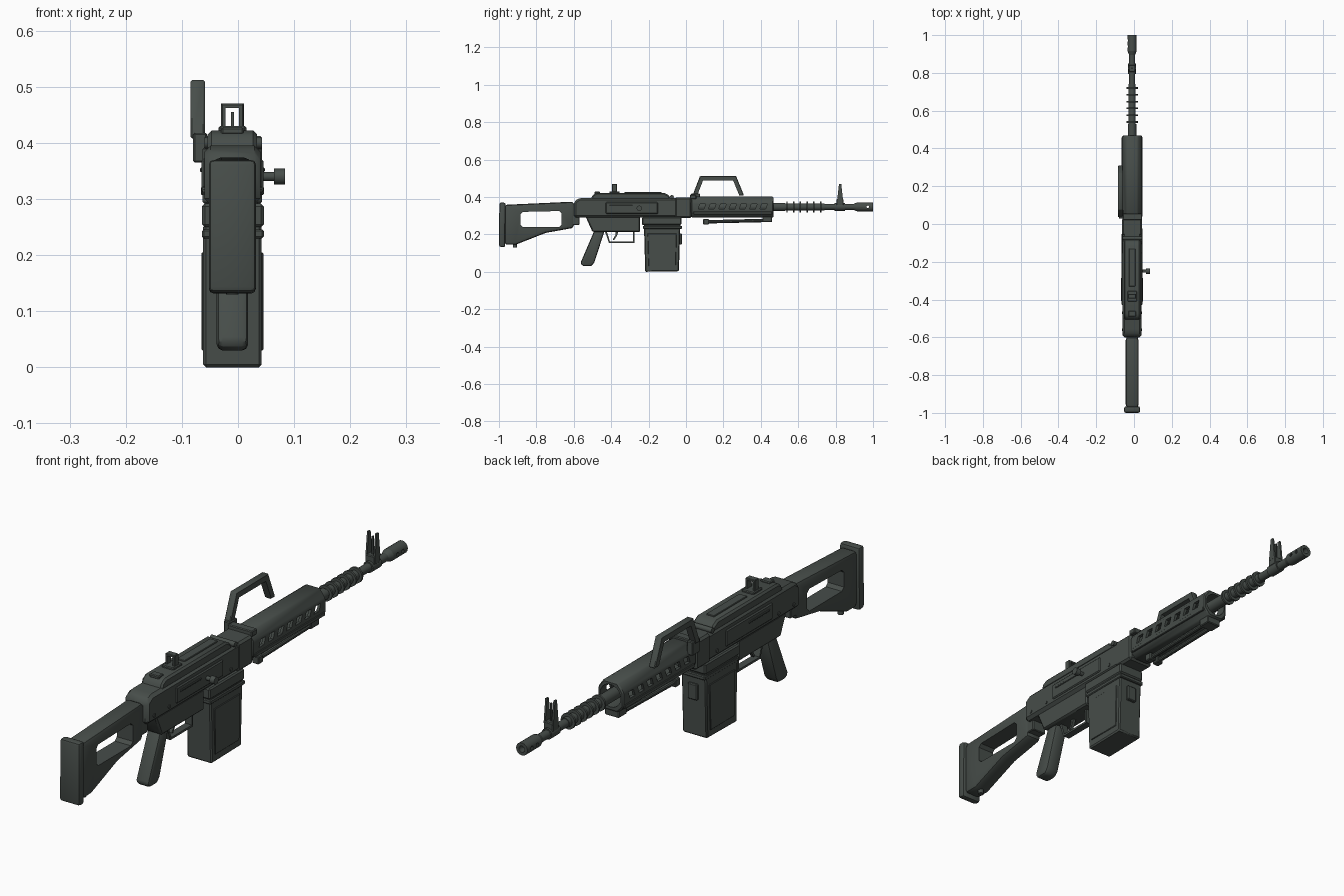
import bpy, bmesh, math
from mathutils import Matrix, Vector

old = bpy.data.objects.get("Cube")
if old:
    bpy.data.objects.remove(old, do_unlink=True)

mat = bpy.data.materials.new("dark grey green metal")
mat.use_nodes = True
color = (0.063, 0.075, 0.068, 1)
mat.diffuse_color = color
mat.node_tree.nodes["Principled BSDF"].inputs["Base Color"].default_value = color

CX = -0.01   # middle plane of the body
BORE = 0.347  # height of the barrel axis
parts = []


def finish(name, bm, bevel=0, segments=1):
    bmesh.ops.recalc_face_normals(bm, faces=bm.faces)
    mesh = bpy.data.meshes.new(name)
    bm.to_mesh(mesh)
    bm.free()
    mesh.materials.append(mat)
    ob = bpy.data.objects.new(name, mesh)
    bpy.context.collection.objects.link(ob)
    if bevel:
        mod = ob.modifiers.new("Bevel", "BEVEL")
        mod.width, mod.segments, mod.limit_method = bevel, segments, "ANGLE"
    parts.append(ob)
    return ob


def extrude(name, points, depth, bevel=0, segments=1):
    bm = bmesh.new()
    face = bm.faces.new([bm.verts.new(p) for p in points])
    res = bmesh.ops.extrude_face_region(bm, geom=[face])
    bmesh.ops.translate(bm, vec=depth, verts=[v for v in res["geom"] if isinstance(v, bmesh.types.BMVert)])
    return finish(name, bm, bevel, segments)


def side(name, points, half, bevel=0, x=CX, segments=1):
    """Side profile of (y, z) points, extruded across x."""
    return extrude(name, [(x - half, y, z) for y, z in points], (2 * half, 0, 0), bevel, segments)


def box(name, x0, x1, y0, y1, z0, z1, bevel=0.003, segments=1):
    return side(name, [(y0, z0), (y1, z0), (y1, z1), (y0, z1)], (x1 - x0) / 2, bevel, (x0 + x1) / 2, segments)


def cyl(name, a, b, r, sides=16, r2=None):
    a, b = Vector(a), Vector(b)
    bm = bmesh.new()
    turn = (b - a).to_track_quat("Z", "Y").to_matrix().to_4x4()
    bmesh.ops.create_cone(bm, cap_ends=True, segments=sides, radius1=r, radius2=r if r2 is None else r2,
                          depth=(b - a).length, matrix=Matrix.Translation((a + b) / 2) @ turn)
    return finish(name, bm)


def along(name, y0, y1, r, sides=16, r2=None):
    return cyl(name, (CX, y0, BORE), (CX, y1, BORE), r, sides, r2)


def cut(ob, cutters):
    for c in cutters:
        mod = ob.modifiers.new("Cut", "BOOLEAN")
        mod.operation, mod.object, mod.solver = "DIFFERENCE", c, "EXACT"
    bpy.context.view_layer.update()
    mesh = bpy.data.meshes.new_from_object(ob.evaluated_get(bpy.context.evaluated_depsgraph_get()))
    ob.modifiers.clear()
    ob.data = mesh
    for c in cutters:
        parts.remove(c)
        bpy.data.objects.remove(c, do_unlink=True)


# Stock with its window, butt plate and sling stud
stock = side("stock", [(-0.97, 0.145), (-0.91, 0.145), (-0.75, 0.208), (-0.6, 0.235), (-0.6, 0.375), (-0.97, 0.358)],
             0.034, 0.014, segments=2)
cut(stock, [side("stock_window", [(-0.885, 0.24), (-0.665, 0.24), (-0.665, 0.325), (-0.885, 0.32)], 0.1, 0.012)])
side("butt_plate", [(-1, 0.135), (-0.968, 0.13), (-0.965, 0.37), (-0.998, 0.37)], 0.042, 0.009, segments=2)
cyl("sling_stud", (CX, -0.915, 0.13), (CX, -0.915, 0.16), 0.011)
box("stock_socket", -0.04, 0.02, -0.615, -0.57, 0.25, 0.365)

# Receiver with top cover
receiver = [(-0.6, 0.29), (0.025, 0.29), (0.025, 0.395), (-0.57, 0.395), (-0.6, 0.375)]
side("receiver", receiver, 0.05, 0.011)
side("top_cover", [(-0.51, 0.385), (-0.08, 0.385), (-0.09, 0.408), (-0.115, 0.422), (-0.48, 0.422), (-0.5, 0.41)],
     0.044, 0.007)
box("cover_rib", -0.027, 0.007, -0.33, -0.13, 0.42, 0.426, 0.002)
box("rear_cover_latch", -0.03, 0.01, -0.49, -0.46, 0.415, 0.428)
box("front_block", -0.063, 0.043, -0.06, 0.03, 0.287, 0.397, 0.008)
cyl("cover_hinge", (-0.06, -0.075, 0.4), (0.043, -0.075, 0.4), 0.01)
for s, tag in ((1, "left"), (-1, "right")):
    x = CX + s * 0.05
    box(tag + "_side_panel", x - 0.005, x + 0.005, -0.43, -0.15, 0.31, 0.372, 0.004)
    box(tag + "_panel_slot", x - 0.008, x + 0.008, -0.41, -0.285, 0.348, 0.356, 0.002)
    for y in (-0.56, -0.47, -0.1, -0.03):
        cyl(tag + "_pin", (x - s * 0.01, y, 0.315), (x + s * 0.003, y, 0.315), 0.007, 10)

# Charging handle
cyl("charging_rod", (0.03, -0.25, 0.34), (0.07, -0.25, 0.34), 0.008)
cyl("charging_knob", (0.064, -0.25, 0.34), (0.084, -0.25, 0.34), 0.014)

# Rear sight arch
box("rear_sight_base", -0.035, 0.015, -0.41, -0.355, 0.415, 0.43)
sight = box("rear_sight", -0.03, 0.01, -0.395, -0.37, 0.42, 0.47, 0.002)
cut(sight, [box("sight_gap", -0.022, 0.002, -0.5, -0.3, 0.43, 0.462, 0)])

# Trigger housing, guard, trigger and grip
side("trigger_housing", [(-0.537, 0.295), (-0.5, 0.213), (-0.245, 0.213), (-0.245, 0.295)], 0.04, 0.006)
guard = side("trigger_guard", [(-0.435, 0.22), (-0.412, 0.155), (-0.275, 0.155), (-0.275, 0.22)], 0.014)
cut(guard, [side("guard_gap", [(-0.428, 0.23), (-0.407, 0.163), (-0.283, 0.163), (-0.283, 0.23)], 0.1)])
side("trigger", [(-0.375, 0.22), (-0.378, 0.195), (-0.392, 0.172), (-0.384, 0.17), (-0.368, 0.195), (-0.36, 0.22)], 0.006)
side("grip", [(-0.565, 0.045), (-0.55, 0.03), (-0.505, 0.03), (-0.49, 0.05), (-0.435, 0.22), (-0.49, 0.22)],
     0.028, 0.012, segments=2)

# Magazine and its well
box("magazine_well", -0.064, 0.046, -0.235, -0.025, 0.25, 0.292, 0.005)
box("magazine_lip", -0.064, 0.046, -0.23, -0.022, 0.23, 0.246)
side("magazine", [(-0.218, 0), (-0.038, 0.003), (-0.03, 0.255), (-0.225, 0.255)], 0.052, 0.005)
side("magazine_side_panels", [(-0.2, 0.03), (-0.055, 0.03), (-0.05, 0.205), (-0.205, 0.205)], 0.055, 0.002)
box("magazine_latch", -0.03, 0.01, -0.04, -0.022, 0.145, 0.205)

# Hollow octagonal handguard with side slots
outline = [(-0.03, 0.29), (0.03, 0.29), (0.053, 0.315), (0.053, 0.37), (0.03, 0.402), (-0.03, 0.402),
           (-0.053, 0.37), (-0.053, 0.315)]
handguard = extrude("handguard", [(CX + x, 0.028, z) for x, z in outline], (0, 0.44, 0), 0.005)
slots = [side("slot", [(y, 0.335), (y + 0.03, 0.335), (y + 0.04, 0.362), (y + 0.01, 0.362)], 0.1)
         for y in [0.065 + 0.055 * i for i in range(7)]]
cut(handguard, [along("guard_bore", 0.06, 0.5, 0.043, 20)] + slots)
for s, tag in ((1, "left"), (-1, "right")):
    x = CX + s * 0.052
    box(tag + "_guard_rail", x - 0.004, x + 0.004, 0.04, 0.46, 0.307, 0.322, 0.002)

# Barrel with cooling rings, muzzle and front sight
along("barrel", 0.03, 0.95, 0.016)
along("barrel_sleeve", 0.05, 0.53, 0.022)
along("ring_section", 0.52, 0.74, 0.019)
for i in range(6):
    along("cooling_ring", 0.536 + i * 0.036, 0.544 + i * 0.036, 0.03)
along("muzzle_cone", 0.895, 0.915, 0.016, 16, 0.024)
muzzle = along("muzzle", 0.915, 1.0, 0.024)
holes = [along("muzzle_bore", 0.94, 1.1, 0.012)]
for y in (0.94, 0.972):
    holes.append(cyl("side_port", (-0.1, y, BORE), (0.1, y, BORE), 0.007, 10))
cut(muzzle, holes)
along("front_sight_band", 0.795, 0.85, 0.021)
box("front_sight_base", -0.03, 0.01, 0.805, 0.842, 0.355, 0.388)
for x in (-0.027, 0.007):
    side("front_sight_ear", [(0.808, 0.38), (0.84, 0.38), (0.83, 0.47), (0.818, 0.47)], 0.0035, x=x)
box("front_sight_post", -0.0125, -0.0075, 0.82, 0.828, 0.38, 0.455, 0)

# Carry handle folded to one side
handle = side("carry_handle", [(0.035, 0.408), (0.075, 0.512), (0.268, 0.512), (0.31, 0.408)], 0.013, 0.003, -0.072)
cut(handle, [side("handle_gap", [(0.05, 0.38), (0.06, 0.408), (0.091, 0.488), (0.252, 0.488), (0.285, 0.408),
                                 (0.297, 0.38)], 0.1)])
box("handle_mount", -0.08, -0.055, 0.028, 0.075, 0.365, 0.418)
box("handle_collar", -0.06, 0.043, 0.022, 0.055, 0.39, 0.412)

# Folded bipod
box("bipod_hinge", -0.04, 0.02, 0.41, 0.46, 0.265, 0.295)
for x in (-0.028, 0.008):
    cyl("bipod_leg", (x, 0.1, 0.267), (x, 0.45, 0.275), 0.009, 10)
    box("bipod_foot", x - 0.014, x + 0.014, 0.092, 0.122, 0.253, 0.282)

# Apply bevels and shade smooth, keeping hard edges
bpy.ops.object.select_all(action="DESELECT")
for ob in parts:
    ob.select_set(True)
bpy.context.view_layer.objects.active = parts[0]
bpy.ops.object.convert(target="MESH")
bpy.ops.object.shade_smooth_by_angle(angle=math.radians(35))
